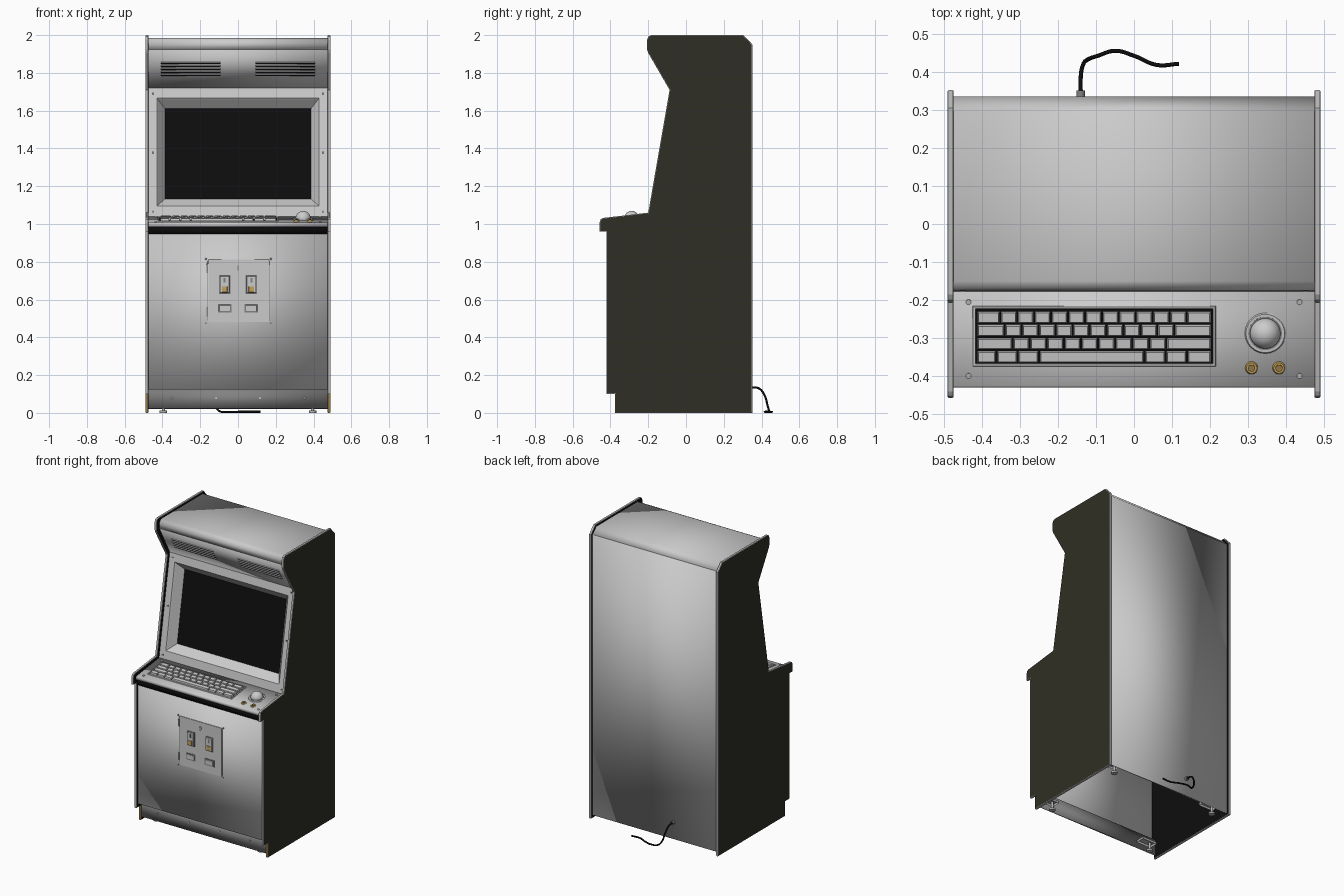
import bpy, bmesh
from mathutils import Matrix, Vector

cube = bpy.data.objects.get("Cube")
if cube:
    bpy.data.objects.remove(cube)


def material(name, r, g, b):
    m = bpy.data.materials.new(name)
    m.use_nodes = True
    m.diffuse_color = (r, g, b, 1)
    m.node_tree.nodes["Principled BSDF"].inputs["Base Color"].default_value = (r, g, b, 1)
    return m


LIGHT = material("light grey", 0.6, 0.6, 0.6)
TRIM = material("trim grey", 0.48, 0.48, 0.48)
MID = material("mid grey", 0.22, 0.22, 0.22)
OLIVE = material("dark olive", 0.028, 0.028, 0.018)
BLACK = material("black", 0.004, 0.004, 0.004)
GOLD = material("gold", 0.55, 0.36, 0.1)
WOOD = material("raw wood", 0.3, 0.2, 0.07)
W = 0.474  # half width between the side panels


def finish(name, bm, *mats, smooth=False):
    me = bpy.data.meshes.new(name)
    bm.to_mesh(me)
    bm.free()
    for m in mats:
        me.materials.append(m)
    if smooth:
        me.shade_smooth()
        me.set_sharp_from_angle(angle=0.6)
    ob = bpy.data.objects.new(name, me)
    bpy.context.collection.objects.link(ob)
    return ob


def frame(y0, z0, y1, z1):
    """Local frame on a panel: x across, y along the slope, z out of it."""
    along = Vector((0, y1 - y0, z1 - z0)).normalized()
    across = Vector((1, 0, 0))
    m = Matrix((across, along, across.cross(along))).transposed().to_4x4()
    m.translation = (0, y0, z0)
    return m


def rings(bm, fr, loops, cap=None):
    """Nested rectangles (u0, u1, v0, v1, n) joined by faces."""
    rows = [[bm.verts.new(fr @ Vector(p)) for p in
             ((a, c, n), (b, c, n), (b, d, n), (a, d, n))] for a, b, c, d, n in loops]
    for o, i in zip(rows, rows[1:]):
        for k in range(4):
            j = (k + 1) % 4
            bm.faces.new((o[k], o[j], i[j], i[k]))
    if cap is not None:
        bm.faces.new(rows[-1]).material_index = cap


def block(bm, fr, u0, u1, v0, v1, n, taper=0.0, base=0.0):
    rings(bm, fr, [(u0, u1, v0, v1, base),
                   (u0 + taper, u1 - taper, v0 + taper, v1 - taper, n)], 0)


def disc(bm, fr, u, v, r, n, base=0.0, r2=None):
    bmesh.ops.create_cone(bm, cap_ends=True, segments=24, radius1=r, radius2=r2 or r,
                          depth=n - base, matrix=fr @ Matrix.Translation((u, v, (n + base) / 2)))


def strip(name, pts, mat, thick=0.012):
    """Sheet following a (y, z) path across the cabinet."""
    bm = bmesh.new()
    rows = [[bm.verts.new((x, y, z)) for x in (-W, W)] for y, z in pts]
    for a, b in zip(rows, rows[1:]):
        bm.faces.new((a[0], a[1], b[1], b[0]))
    ob = finish(name, bm, mat, smooth=True)
    mod = ob.modifiers.new("thickness", "SOLIDIFY")
    mod.thickness, mod.offset = thick, -1


# Side panels with rounded edge trim
outline = [(-.375, 0), (.352, 0), (.352, 1.95), (.305, 2), (-.185, 2), (-.2, 1.992), (-.207, 1.975),
           (-.207, 1.925), (-.2, 1.905), (-.087, 1.71), (-.2, 1.06), (-.44, 1.032), (-.452, 1.025),
           (-.457, 1.01), (-.457, .96), (-.422, .96), (-.422, .1), (-.375, .1)]
for side, s in (("right", -1), ("left", 1)):
    bm = bmesh.new()
    face = bm.faces.new([bm.verts.new((s * W, y, z)) for y, z in outline])
    ext = bmesh.ops.extrude_face_region(bm, geom=[face])
    bmesh.ops.translate(bm, vec=(s * 0.016, 0, 0),
                        verts=[g for g in ext["geom"] if isinstance(g, bmesh.types.BMVert)])
    bmesh.ops.recalc_face_normals(bm, faces=bm.faces)
    rim = [e for e in bm.edges if abs(e.verts[0].co.x - e.verts[1].co.x) < 0.001]
    bmesh.ops.bevel(bm, geom=rim, offset=0.004, segments=2, profile=0.5, affect="EDGES")
    bm.normal_update()
    for f in bm.faces:
        c, n = f.calc_center_median(), f.normal
        if abs(n.x) > 0.99:
            f.material_index = 0 if n.x * s > 0 else 1
        elif c.y < -0.36 and (c.z < 0.1 or (n.z < -0.5 and c.z > 0.9)):
            f.material_index = 3
        else:
            f.material_index = 2
    finish(side + "_side_panel", bm, OLIVE, BLACK, TRIM, WOOD)

# Cabinet skin panels
strip("top_hood", [(-.175, 1.925), (-.175, 1.955), (-.168, 1.975), (-.15, 1.984),
                   (.295, 1.984), (.335, 1.944)], LIGHT)
strip("speaker_panel", [(-.062, 1.72), (-.175, 1.925)], LIGHT)
strip("control_deck", [(-.43, .985), (-.43, 1.002), (-.425, 1.007), (-.178, 1.04)], LIGHT)
strip("deck_underside_strip", [(-.4, .948), (-.422, .948), (-.422, .986)], BLACK, 0.006)
strip("front_panel", [(-.405, .125), (-.405, .948)], LIGHT)
strip("kick_panel", [(-.368, .022), (-.368, .128)], MID)
strip("kick_ledge", [(-.37, .128), (-.4, .128)], LIGHT, 0.004)
strip("back_panel", [(.335, 1.944), (.335, .02)], LIGHT)

# Screen surround with sloped recess and screen
bezel = frame(-.178, 1.04, -.062, 1.72)
bm = bmesh.new()
rings(bm, bezel, [(-W, W, 0, .69, -.012), (-W, W, 0, .69, 0), (-.43, .43, .056, .635, 0),
                  (-.424, .424, .062, .629, -.006), (-.387, .387, .103, .589, -.055)], 1)
finish("screen_surround", bm, LIGHT, BLACK)
bm = bmesh.new()
for x in (-.45, .45):
    for v in (.025, .345, .662):
        disc(bm, bezel, x, v, .006, .003)
finish("surround_screws", bm, MID, smooth=True)

# Speaker louvres
speaker = frame(-.062, 1.72, -.175, 1.925)
slots, lips = bmesh.new(), bmesh.new()
for x in (-.25, .25):
    for i in range(5):
        v = .072 + i * .0185
        block(slots, speaker, x - .157, x + .157, v, v + .007, .001)
        block(lips, speaker, x - .157, x + .157, v + .007, v + .012, .005, .001)
finish("speaker_slots", slots, BLACK)
finish("speaker_louvres", lips, LIGHT)

# Keyboard
deck = frame(-.425, 1.007, -.178, 1.04)


def dv(y):
    return (y + .425) / .991


bm = bmesh.new()
rings(bm, deck, [(-.425, .215, dv(-.375), dv(-.215), 0), (-.423, .213, dv(-.373), dv(-.217), .005),
                 (-.417, .208, dv(-.367), dv(-.222), .005), (-.416, .207, dv(-.366), dv(-.223), .001)], 1)
finish("keyboard_tray", bm, LIGHT, BLACK)
bm = bmesh.new()
rows = [[1.38] + [1] * 11 + [1.47], [1.65] + [1] * 10 + [2.2], [2.1] + [1] * 9 + [2.65],
        [1.15, 1.25, 1.25, 6.2, 1.25, 1.25, 1.45]]
for r, widths in enumerate(rows):
    x, v = -.413, dv(-.262 - r * .0345)
    for w in widths:
        step = w * .617 / sum(widths)
        block(bm, deck, x + .002, x + step - .002, v + .002, v + .0325, .013, .003)
        x += step
finish("keys", bm, LIGHT)

# Trackball, buttons and deck screws
ball_v = dv(-.287)
bm = bmesh.new()
disc(bm, deck, .345, ball_v, .054, .005, r2=.051)
finish("trackball_ring", bm, LIGHT, smooth=True)
bm = bmesh.new()
disc(bm, deck, .345, ball_v, .044, .006)
finish("trackball_gap", bm, MID, smooth=True)
bm = bmesh.new()
bmesh.ops.create_uvsphere(bm, u_segments=32, v_segments=16, radius=.04,
                          matrix=deck @ Matrix.Translation((.345, ball_v, .004)))
finish("trackball", bm, LIGHT, smooth=True)
rim, cap, screws = bmesh.new(), bmesh.new(), bmesh.new()
for x in (.309, .381):
    disc(rim, deck, x, dv(-.378), .017, .006, r2=.014)
    disc(cap, deck, x, dv(-.378), .009, .011)
for x in (-.435, .435):
    for y in (-.205, -.399):
        disc(screws, deck, x, dv(y), .007, .003)
finish("button_rims", rim, GOLD, smooth=True)
finish("button_caps", cap, WOOD, smooth=True)
finish("deck_screws", screws, TRIM, smooth=True)

# Coin door
front = frame(-.405, 0, -.405, 1)
plate, dark, metal, brass = (bmesh.new() for _ in range(4))
block(plate, front, -.157, .163, .48, .813, .004)
for x in (-.16, .164):
    block(dark, front, x - .0015, x + .0015, .49, .805, .003)
    for z in (.475, .815):
        disc(dark, front, x * 1.06, z, .005, .003)
for z in (.535, .765):
    block(dark, front, -.168, -.16, z - .025, z + .025, .004)
for x in (-.071, .071):
    block(dark, front, x - .03, x + .03, .63, .73, .006)
    block(metal, front, x - .026, x + .026, .634, .726, .014, .003)
    block(dark, front, x - .006, x + .006, .69, .715, .0145)
    block(brass, front, x - .016, x + .016, .637, .672, .017, .002)
    block(dark, front, x - .036, x + .036, .532, .577, .006)
    block(metal, front, x - .031, x + .031, .537, .572, .01, .003)
disc(metal, front, 0, .772, .011, .01)
block(dark, front, -.0015, .0015, .755, .78, .0105)
finish("coin_door", plate, LIGHT)
finish("coin_door_seams", dark, MID)
finish("coin_fittings", metal, LIGHT)
finish("coin_flaps", brass, GOLD)

# Kick panel bolts and feet
kick, floor = frame(-.368, 0, -.368, 1), Matrix.Identity(4)
bolts, feet = bmesh.new(), bmesh.new()
for x in (-.35, -.116, .116, .35):
    disc(bolts, kick, x, .078, .005, .003)
for x in (-.395, .395):
    for y in (-.32, .28):
        disc(feet, floor, x, y, .02, .012)
        disc(feet, floor, x, y, .008, .06, .012)
        block(feet, floor, x - .03, x + .079, y - .03, y + .03, .065, base=.05)
finish("kick_bolts", bolts, LIGHT, smooth=True)
finish("feet", feet, TRIM, smooth=True)

# Power cable and its grommet
back = frame(.335, 0, .335, -1)
bm = bmesh.new()
disc(bm, back, -.14, -.135, .011, .016)
finish("cable_grommet", bm, MID, smooth=True)
curve = bpy.data.curves.new("power_cable", "CURVE")
curve.dimensions, curve.bevel_depth, curve.bevel_resolution = "3D", .0055, 2
curve.use_fill_caps = True
path = [(-.14, .34, .135), (-.14, .385, .13), (-.135, .415, .095), (-.12, .433, .035),
        (-.095, .442, .008), (-.05, .455, .006), (0, .442, .006), (.06, .418, .006), (.118, .421, .006)]
spline = curve.splines.new("BEZIER")
spline.bezier_points.add(len(path) - 1)
for p, co in zip(spline.bezier_points, path):
    p.co = co
    p.handle_left_type = p.handle_right_type = "AUTO"
curve.materials.append(BLACK)
bpy.context.collection.objects.link(bpy.data.objects.new("power_cable", curve))
